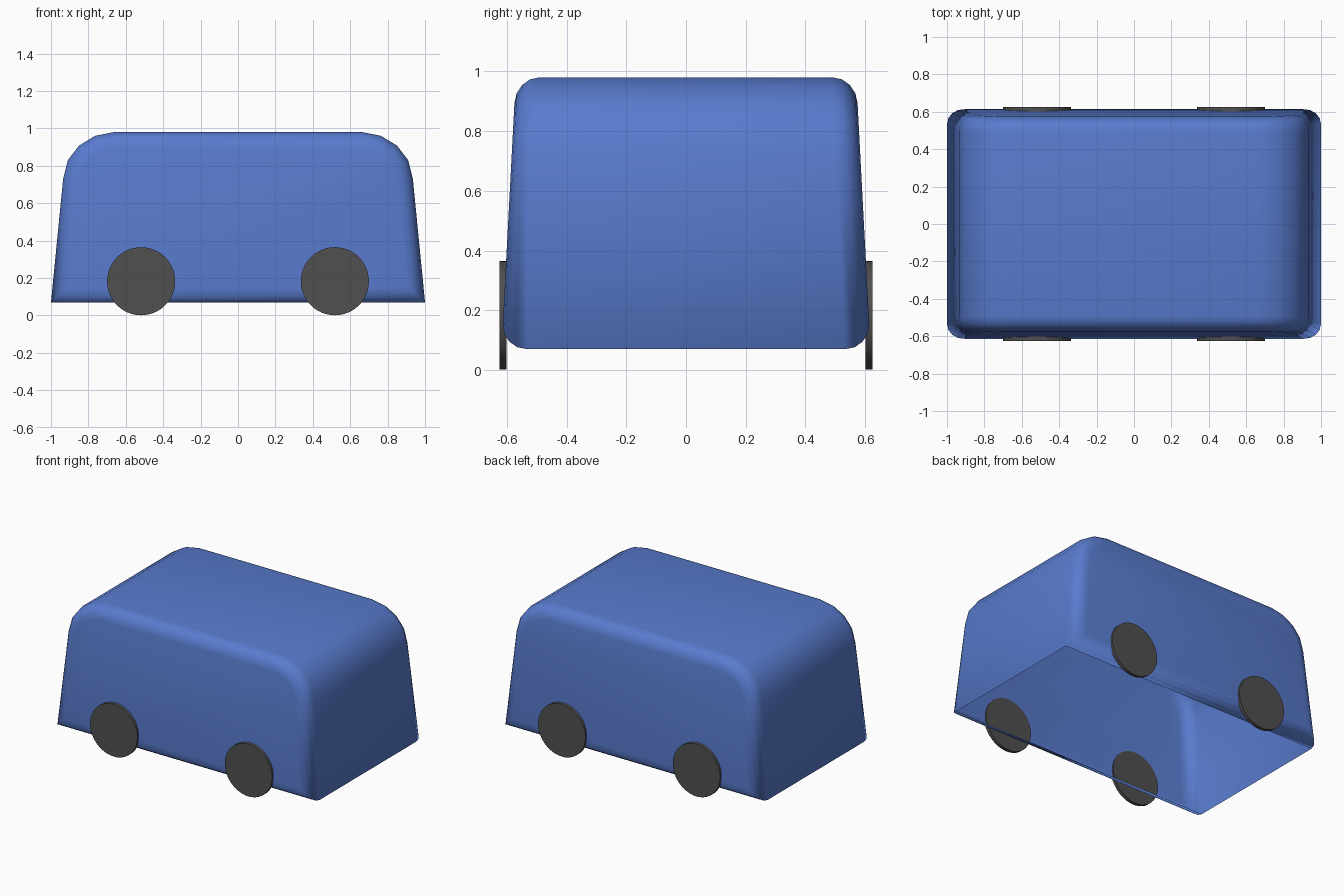
import bpy, bmesh
from math import pi

if "Cube" in bpy.data.objects:
    bpy.data.objects.remove(bpy.data.objects["Cube"])


def material(name, color):
    m = bpy.data.materials.new(name)
    m.diffuse_color = (*color, 1)
    m.use_nodes = True
    m.node_tree.nodes["Principled BSDF"].inputs["Base Color"].default_value = m.diffuse_color
    return m


def finish(bm, name, mat):
    me = bpy.data.meshes.new(name)
    bm.to_mesh(me)
    bm.free()
    ob = bpy.data.objects.new(name, me)
    bpy.context.collection.objects.link(ob)
    me.materials.append(mat)
    return ob


blue = material("blue_paint", (0.10, 0.20, 0.62))
rubber = material("dark_rubber", (0.08, 0.08, 0.08))

# Body: side profile extruded across the width, rims rounded, underside open
BOTTOM, HALF_W, ROUND = 0.07, 0.618, 0.085
half = [(1.0, BOTTOM), (0.935, 0.73), (0.91, 0.83), (0.85, 0.908), (0.765, 0.96), (0.665, 0.98)]
profile = half + [(-x, z) for x, z in reversed(half)]
bm = bmesh.new()
side = bm.faces.new([bm.verts.new((x, -HALF_W, z)) for x, z in profile])
ext = bmesh.ops.extrude_face_region(bm, geom=[side], use_keep_orig=True)
bmesh.ops.translate(bm, vec=(0, 2 * HALF_W, 0),
                    verts=[g for g in ext["geom"] if isinstance(g, bmesh.types.BMVert)])
bmesh.ops.recalc_face_normals(bm, faces=bm.faces)
rims = [e for e in bm.edges if abs(e.verts[0].co.y - e.verts[1].co.y) < 1e-4]
bmesh.ops.bevel(bm, geom=rims, offset=ROUND, offset_type='OFFSET', segments=4,
                profile=0.5, affect='EDGES')
floor = [f for f in bm.faces if all(abs(v.co.z - BOTTOM) < 1e-3 for v in f.verts)]
bmesh.ops.delete(bm, geom=floor, context='FACES')
for v in bm.verts:  # sides lean inwards towards the roof
    v.co.y *= 1 - 0.085 * (v.co.z - BOTTOM)
for f in bm.faces:
    f.smooth = True
finish(bm, "van_body", blue)


# Wheels: thin discs against the sides
def wheel(name, x, y):
    bpy.ops.mesh.primitive_cylinder_add(vertices=48, radius=0.182, depth=0.023,
                                        location=(x, y, 0.183), rotation=(pi / 2, 0, 0))
    ob = bpy.context.object
    ob.name = name
    ob.data.materials.append(rubber)
    bpy.ops.object.shade_smooth_by_angle()


for end, x in (("left", -0.518), ("right", 0.518)):
    for row, y in (("front", -0.6135), ("back", 0.6135)):
        wheel(f"{row}_{end}_wheel", x, y)
